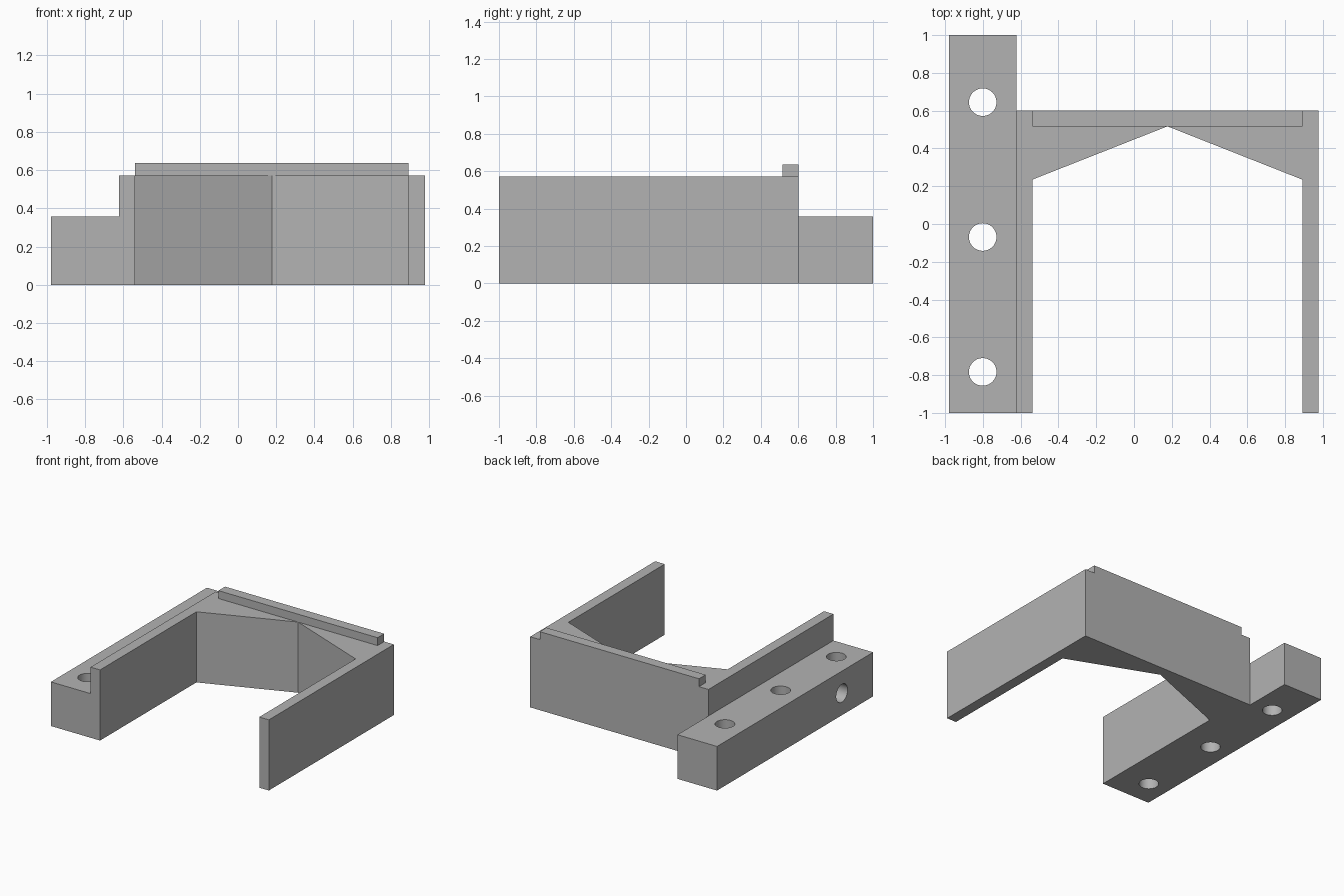
import bpy
import bmesh
from math import pi

cube = bpy.data.objects.get("Cube")
if cube:
    bpy.data.objects.remove(cube)

grey = bpy.data.materials.new("plain grey")
grey.use_nodes = True
grey.diffuse_color = (0.45, 0.45, 0.45, 1)
grey.node_tree.nodes["Principled BSDF"].inputs["Base Color"].default_value = grey.diffuse_color


def prism(name, outline, z0, z1):
    """Extrude a flat outline from z0 up to z1."""
    bm = bmesh.new()
    base = bm.faces.new([bm.verts.new((x, y, z0)) for x, y in outline])
    top = bmesh.ops.extrude_face_region(bm, geom=[base])["geom"]
    verts = [v for v in top if isinstance(v, bmesh.types.BMVert)]
    bmesh.ops.translate(bm, verts=verts, vec=(0, 0, z1 - z0))
    bmesh.ops.recalc_face_normals(bm, faces=bm.faces)
    mesh = bpy.data.meshes.new(name)
    bm.to_mesh(mesh)
    bm.free()
    mesh.materials.append(grey)
    obj = bpy.data.objects.new(name, mesh)
    bpy.context.collection.objects.link(obj)
    return obj


def rect(x0, x1, y0, y1):
    return [(x0, y0), (x1, y0), (x1, y1), (x0, y1)]


def combine(target, other, operation):
    """Apply a boolean and remove the helper."""
    mod = target.modifiers.new("combine", "BOOLEAN")
    mod.operation = operation
    mod.solver = "EXACT"
    mod.object = other
    bpy.context.view_layer.objects.active = target
    bpy.ops.object.modifier_apply(modifier=mod.name)
    bpy.data.objects.remove(other)


def drill(target, location, depth, rotation=(0, 0, 0)):
    bpy.ops.mesh.primitive_cylinder_add(vertices=48, radius=0.073, depth=depth,
                                        location=location, rotation=rotation)
    cutter = bpy.context.object
    cutter.hide_render = True
    cutter.data.materials.append(grey)
    combine(target, cutter, "DIFFERENCE")


# U-shaped frame with a V-shaped inner back
left, right, back = -0.623, 0.977, 0.602
inner_left, inner_right, corner = -0.538, 0.891, 0.235
outline = [(left, -1), (inner_left, -1), (inner_left, corner), (0.177, 0.517),
           (inner_right, corner), (inner_right, -1), (right, -1), (right, back), (left, back)]
bracket = prism("bracket_frame", outline, 0, 0.573)

# Raised lip along the back wall
lip = prism("back_lip", rect(inner_left, inner_right, 0.517, back), 0.573, 0.637)
combine(bracket, lip, "UNION")

# Mounting bar with three vertical holes
bar = prism("mounting_bar", rect(-0.979, left, -1, 1), 0, 0.358)
combine(bracket, bar, "UNION")
for y in (-0.783, -0.069, 0.645):
    drill(bracket, (-0.801, y, 0.179), 0.6)

# Blind hole in the outer side of the bar
drill(bracket, (-0.979, -0.6, 0.179), 0.7, (0, pi / 2, 0))

# Smooth hole walls, sharp edges elsewhere
bpy.ops.object.select_all(action="DESELECT")
bracket.select_set(True)
bpy.context.view_layer.objects.active = bracket
bpy.ops.object.shade_smooth_by_angle(angle=pi / 9)
